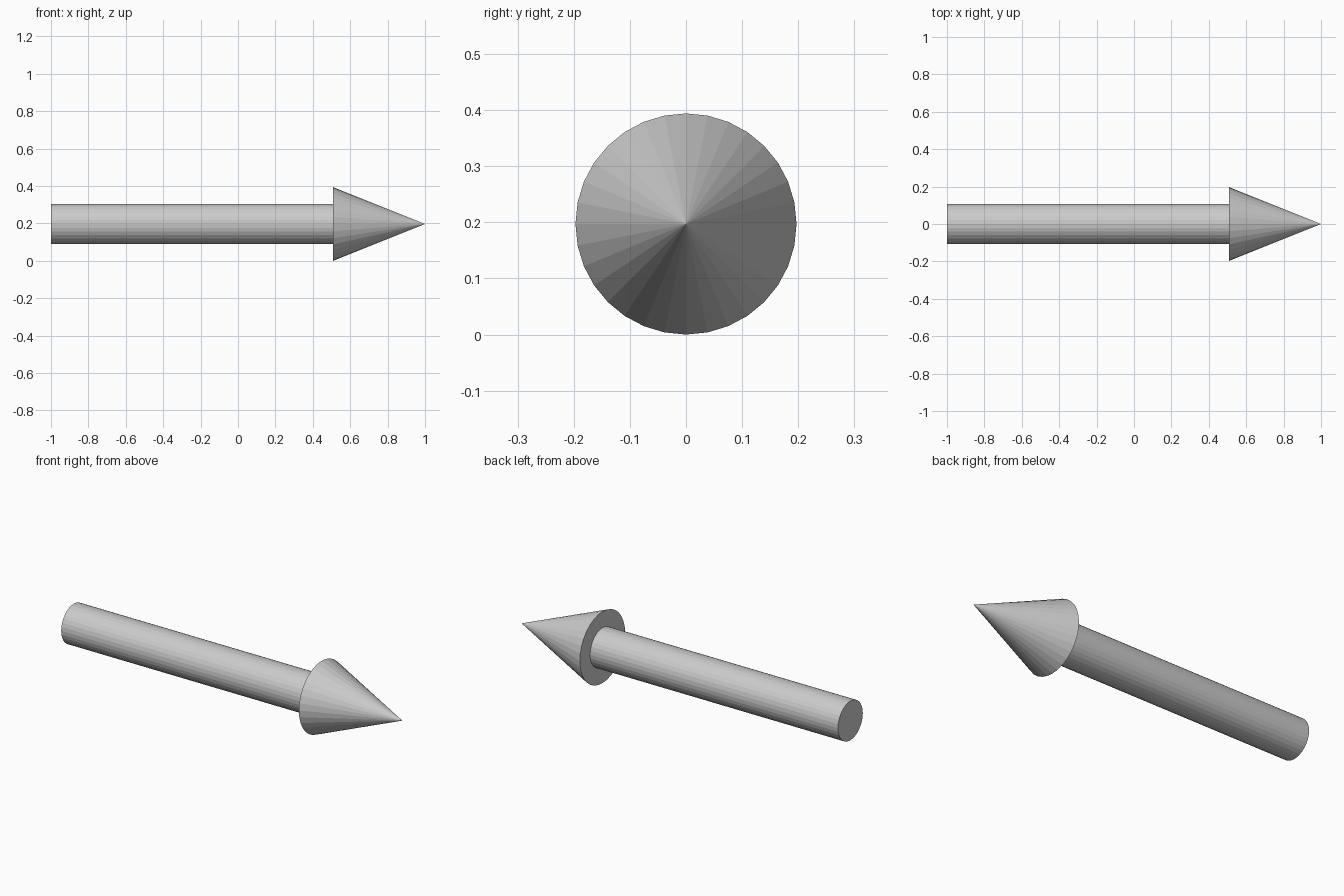
import bpy
import math

if "Cube" in bpy.data.objects:
    bpy.data.objects.remove(bpy.data.objects["Cube"])

SIDES = 32
HEAD_R = 0.197     # also the height of the axis above the ground
SHAFT_R = 0.108
NECK = 0.508       # x where the head starts


def add_along_x(name, x0, x1, r0, r1):
    """Flat-faced cone or cylinder running along x from x0 to x1."""
    bpy.ops.mesh.primitive_cone_add(
        vertices=SIDES, radius1=r0, radius2=r1, depth=x1 - x0,
        location=((x0 + x1) / 2, 0, HEAD_R), rotation=(0, math.pi / 2, 0))
    obj = bpy.context.object
    obj.name = name
    return obj


# Long round shaft
add_along_x("arrow_shaft", -1.0, NECK, SHAFT_R, SHAFT_R)

# Pointed head with a closed base
add_along_x("arrow_head", NECK, 1.0, HEAD_R, 0.0)
